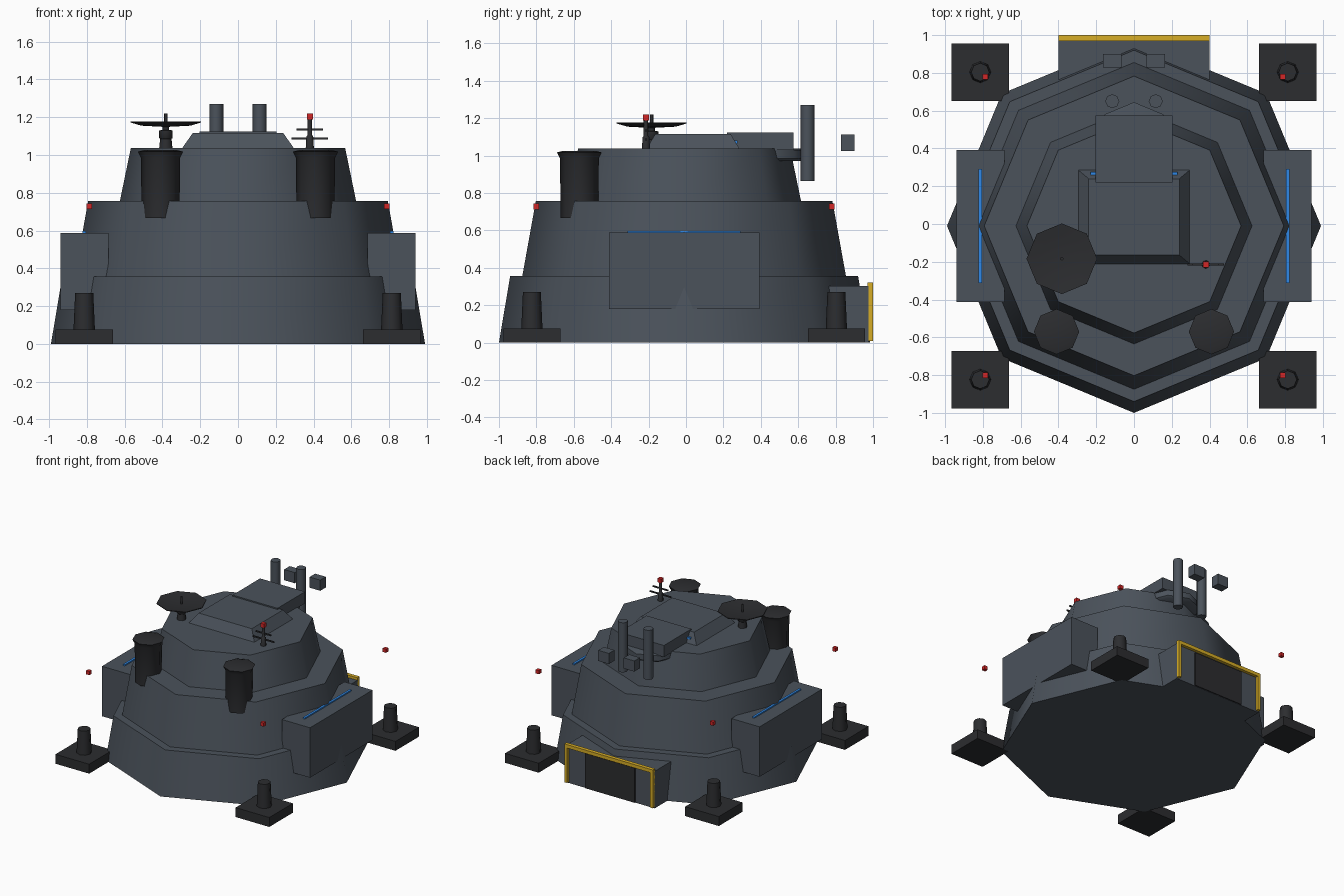
import bpy, bmesh, math
from mathutils import Vector

if "Cube" in bpy.data.objects:
    bpy.data.objects.remove(bpy.data.objects["Cube"])

OY = -0.01  # hull axis sits slightly forward of the bounding-box centre


def mat(name, rgb):
    m = bpy.data.materials.new(name)
    m.diffuse_color = (*rgb, 1)
    m.use_nodes = True
    m.node_tree.nodes["Principled BSDF"].inputs["Base Color"].default_value = m.diffuse_color
    return m


HULL = mat("hull_grey", (0.07, 0.085, 0.105))
DARK = mat("dark_metal", (0.025, 0.026, 0.029))
YELLOW = mat("warning_yellow", (0.68, 0.42, 0.02))
BLUE = mat("blue_glow", (0.03, 0.25, 0.8))
RED = mat("red_light", (0.65, 0.02, 0.02))


def finish(name, bm, material, smooth=False):
    bmesh.ops.recalc_face_normals(bm, faces=bm.faces)
    me = bpy.data.meshes.new(name)
    bm.to_mesh(me)
    bm.free()
    me.materials.append(material)
    ob = bpy.data.objects.new(name, me)
    ob.location.y = OY
    bpy.context.collection.objects.link(ob)
    if smooth:
        bpy.ops.object.select_all(action='DESELECT')
        ob.select_set(True)
        bpy.context.view_layer.objects.active = ob
        bpy.ops.object.shade_smooth_by_angle(angle=math.radians(50))
    return ob


def box(name, lo, hi, material, top_scale=1.0):
    """Box between two corners; top_scale shrinks the roof."""
    bm = bmesh.new()
    bmesh.ops.create_cube(bm, size=1)
    lo, hi = Vector(lo), Vector(hi)
    for v in bm.verts:
        s = top_scale if v.co.z > 0 else 1.0
        v.co = (lo + hi) / 2 + Vector((v.co.x * s, v.co.y * s, v.co.z)) * (hi - lo)
    return finish(name, bm, material)


def lathe(name, x, y, profile, material, sides=8):
    """Closed turned solid from (radius, z) points, bottom to top."""
    bm = bmesh.new()
    rings = []
    for r, z in profile:
        if r == 0:
            rings.append([bm.verts.new((x, y, z))] * sides)
        else:
            rings.append([bm.verts.new((x + r * math.cos(2 * math.pi * i / sides),
                                        y + r * math.sin(2 * math.pi * i / sides), z))
                          for i in range(sides)])
    for a, b in zip(rings, rings[1:]):
        for i in range(sides):
            j = (i + 1) % sides
            bm.faces.new(list(dict.fromkeys((a[i], a[j], b[j], b[i]))))
    for ring, (r, z) in ((rings[0], profile[0]), (rings[-1], profile[-1])):
        if r:
            bm.faces.new(ring)
    return finish(name, bm, material, True)


# Three stacked octagonal hull tiers
for name, r0, r1, z0, z1 in (("lower_tier", 0.99, 0.93, 0, 0.357),
                             ("middle_tier", 0.865, 0.793, 0.357, 0.757),
                             ("upper_tier", 0.625, 0.567, 0.757, 1.037)):
    lathe(name, 0, 0, [(r0, z0), (r1, z1)], HULL)

# Roof: command deck, rear block, window strip and exhaust drum
box("command_deck", (-0.3, -0.205, 1.03), (0.3, 0.3, 1.115), HULL, 0.8)
box("rear_block", (-0.203, 0.23, 1.03), (0.203, 0.585, 1.125), HULL)
box("deck_window", (-0.23, 0.27, 1.065), (0.23, 0.285, 1.08), BLUE)
lathe("exhaust_drum", 0, 0.435, [(0.2, 0.97), (0.22, 0.985), (0.22, 1.03), (0.2, 1.038)], HULL)

# Hangar with door and yellow frame
box("hangar", (-0.4, 0.76, 0), (0.4, 0.985, 0.303), HULL)
box("hangar_door", (-0.225, 0.95, 0.002), (0.225, 0.994, 0.285), DARK)
box("hangar_frame_top", (-0.4, 0.98, 0.295), (0.4, 1.01, 0.323), YELLOW)

for s, side in ((-1, "left"), (1, "right")):
    def sbox(name, x, hx, y0, y1, z0, z1, m):
        box(f"{name}_{side}", (s * x - hx, y0, z0), (s * x + hx, y1, z1), m)

    # Side pods with blue strips
    sbox("side_pod", 0.813, 0.127, -0.403, 0.403, 0.18, 0.588, HULL)
    sbox("pod_strip", 0.813, 0.009, -0.302, 0.302, 0.578, 0.598, BLUE)
    sbox("hangar_frame_post", 0.387, 0.013, 0.98, 1.01, 0.01, 0.31, YELLOW)

    # Exhaust stacks and detached vent blocks
    lathe(f"exhaust_stack_{side}", s * 0.115, 0.66, [(0.037, 0.865), (0.037, 1.27)], HULL)
    sbox("vent_block", 0.115, 0.048, 0.838, 0.91, 1.025, 1.112, HULL)

    # Front turrets with flared collars
    lathe(f"turret_{side}", s * 0.41, -0.56,
          [(0.1, 0.667), (0.104, 0.985), (0.12, 1.017), (0.09, 1.025)], DARK)

    # Corner pads, posts and hovering lights
    for t, end in ((-1, "front"), (1, "back")):
        cx, cy = s * 0.814, t * 0.814
        box(f"pad_{end}_{side}", (cx - 0.152, cy - 0.152, 0), (cx + 0.152, cy + 0.152, 0.077), DARK)
        lathe(f"pad_post_{end}_{side}", cx, cy, [(0.057, 0.07), (0.048, 0.27)], DARK)
        lx, ly = s * 0.787, t * 0.79
        box(f"light_{end}_{side}", (lx - 0.015, ly - 0.015, 0.713), (lx + 0.015, ly + 0.015, 0.743), RED)

# Radar dish on its mount
DX, DY = -0.382, -0.174
lathe("dish_mount", DX, DY, [(0.036, 1.03), (0.03, 1.085), (0.036, 1.09), (0.036, 1.13),
                             (0.018, 1.132), (0.018, 1.16)], DARK)
lathe("radar_dish", DX, DY, [(0, 1.148), (0.13, 1.155), (0.187, 1.172), (0.187, 1.178),
                             (0.12, 1.168), (0, 1.16)], DARK)
lathe("dish_feed", DX, DY, [(0.009, 1.155), (0.009, 1.22)], DARK)

# Antenna mast with crossbars and beacon
AX, AY = 0.38, -0.204
lathe("antenna_mast", AX, AY, [(0.022, 1.03), (0.018, 1.1), (0.012, 1.105), (0.012, 1.19)], DARK)
for z, w in ((1.087, 0.097), (1.135, 0.07)):
    box("antenna_crossbar", (AX - w, AY - 0.005, z - 0.005), (AX + w, AY + 0.005, z + 0.005), DARK)
box("antenna_beacon", (AX - 0.016, AY - 0.016, 1.187), (AX + 0.016, AY + 0.016, 1.219), RED)
